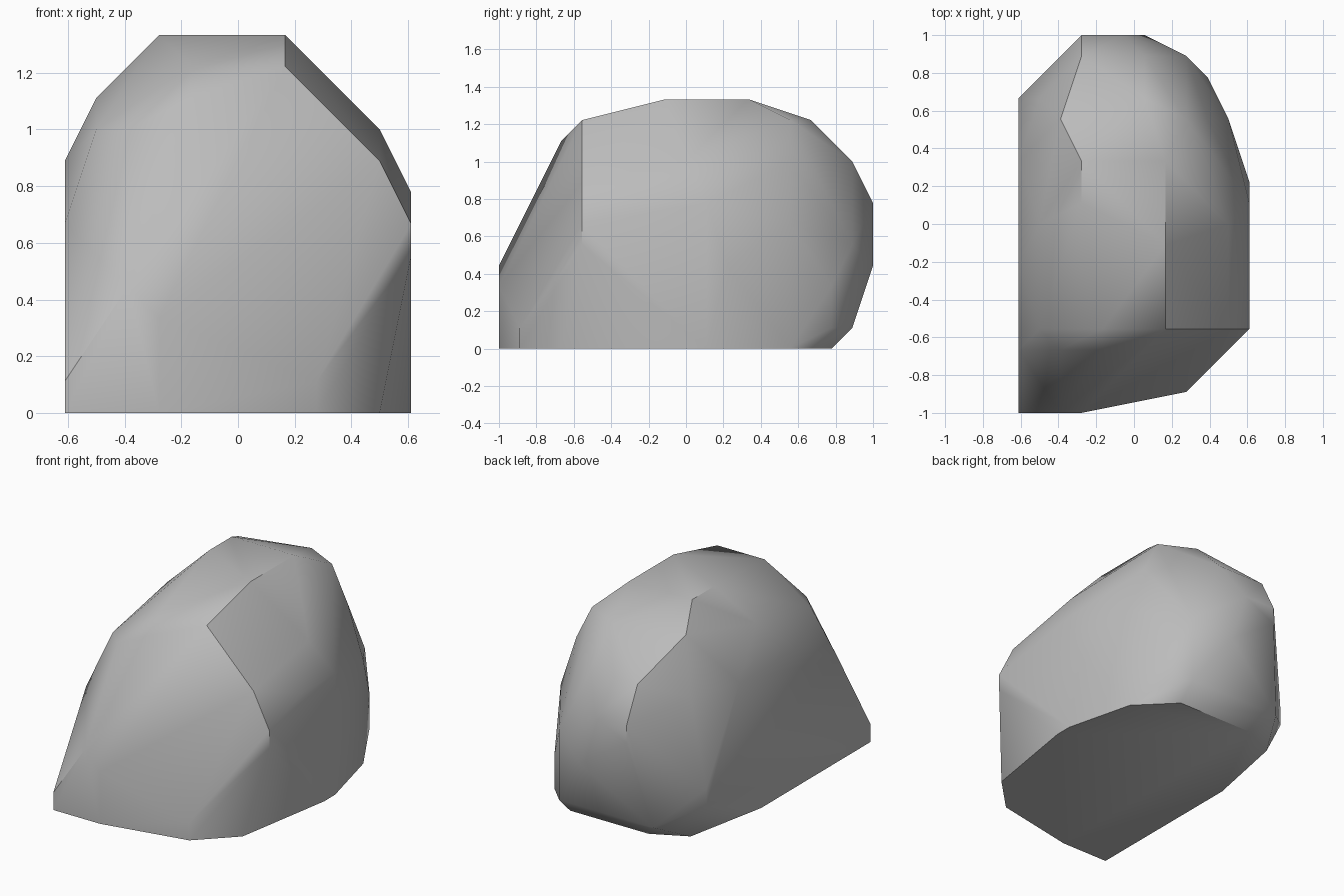
import bpy, bmesh, math

default_cube = bpy.data.objects.get("Cube")
if default_cube:
    bpy.data.objects.remove(default_cube, do_unlink=True)

# Stone material
stone = bpy.data.materials.new("stone grey")
stone.use_nodes = True
stone_colour = (0.5, 0.5, 0.5, 1)
stone.diffuse_color = stone_colour
stone.node_tree.nodes["Principled BSDF"].inputs["Base Color"].default_value = stone_colour

# Outline corners of the boulder at each height step, bottom to top
STEP = 1 / 9
HALF_WIDTH = 5.5
layers = [
    [(0, -9), (3, -9), (8, -8), (10, -6), (11, 0), (11, 1), (10, 5), (8, 7), (3, 7), (1, 6), (0, 1)],
    [(0, -9), (8, -8), (9, 7), (8, 8), (2, 8)],
    [(0, 6), (9, 7)],
    [(3, -9), (0, 6), (9, 7)],
    [(2, -9), (6, 9), (11, 2)],
    [(11, -5), (8, 8)],
    [(0, -6), (11, -5), (10, 5), (3, 9)],
    [(11, -2), (11, 1), (5, 9), (3, 9)],
    [(10, -5), (0, -2), (0, 3), (1, 6)],
    [(1, -5), (2, -6), (10, 0), (9, 5), (6, 8), (3, 8)],
    [(4, -6), (1, 0)],
    [(4, -5), (7, -5), (8, 5), (6, 6), (2, 5)],
    [(3, 1), (3, 3), (7, -1), (7, 3)],
]


def build_boulder(name):
    """Wrap a convex skin around the stacked outlines."""
    bm = bmesh.new()
    for height, outline in enumerate(layers):
        for across, depth in outline:
            bm.verts.new(((across - HALF_WIDTH) * STEP, depth * STEP, height * STEP))
    hull = bmesh.ops.convex_hull(bm, input=bm.verts)
    unused = {v for v in hull["geom_interior"] + hull["geom_unused"]
              if isinstance(v, bmesh.types.BMVert)}
    bmesh.ops.delete(bm, geom=list(unused), context="VERTS")
    # Merge flat neighbours such as the underside
    bmesh.ops.dissolve_limit(bm, angle_limit=math.radians(1),
                             verts=bm.verts, edges=bm.edges)
    bmesh.ops.recalc_face_normals(bm, faces=bm.faces)
    mesh = bpy.data.meshes.new(name)
    bm.to_mesh(mesh)
    bm.free()
    mesh.materials.append(stone)
    boulder = bpy.data.objects.new(name, mesh)
    bpy.context.collection.objects.link(boulder)
    return boulder


boulder = build_boulder("boulder")

# Soft facets with the strongest ridges kept sharp
bpy.ops.object.select_all(action="DESELECT")
boulder.select_set(True)
bpy.context.view_layer.objects.active = boulder
bpy.ops.object.shade_smooth_by_angle(angle=math.radians(40))
